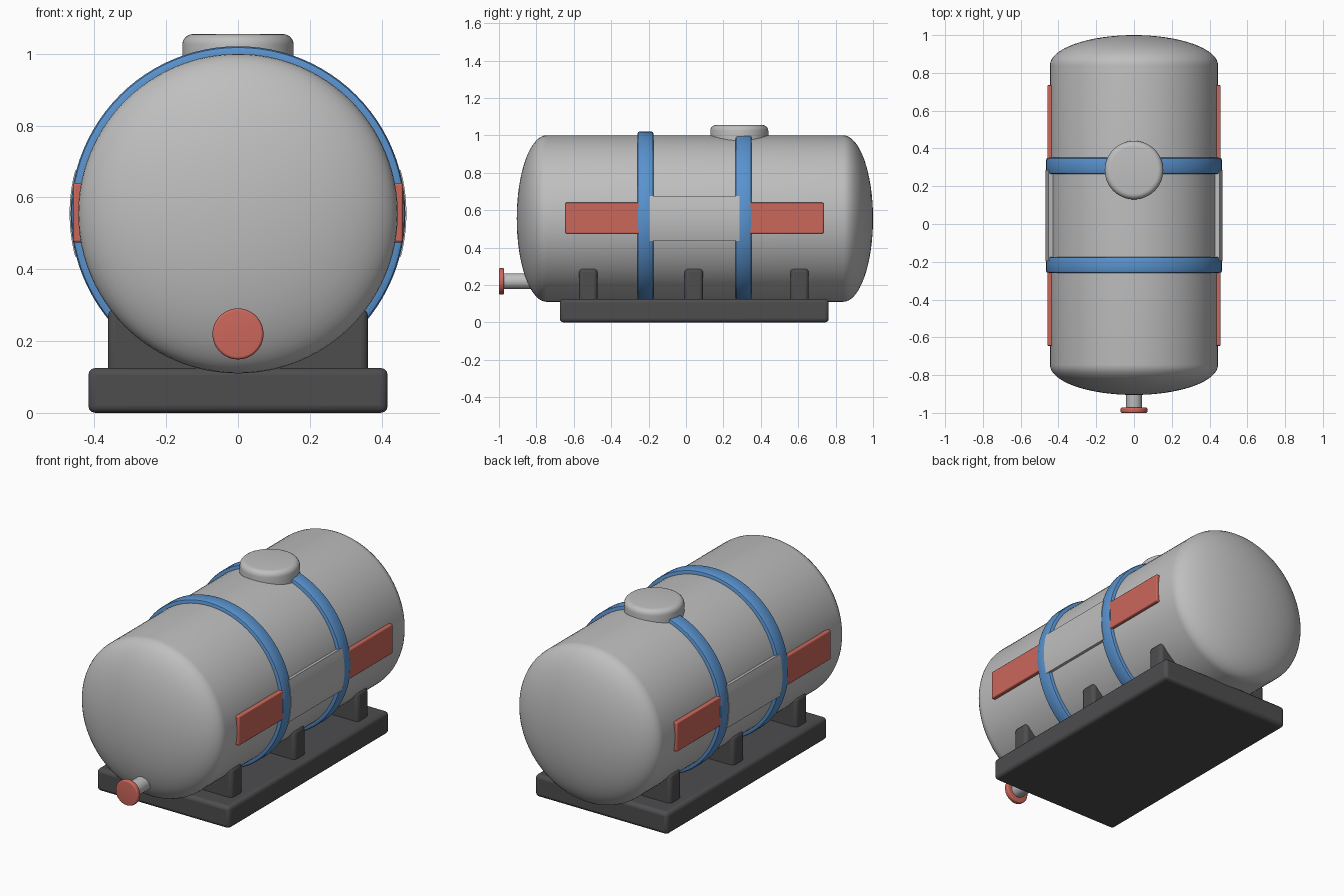
import bpy, bmesh, math
from mathutils import Matrix, Vector

cube = bpy.data.objects.get("Cube")
if cube:
    bpy.data.objects.remove(cube, do_unlink=True)

AXIS_Z = 0.555   # height of the tank centre line
RADIUS = 0.445


def material(name, r, g, b):
    m = bpy.data.materials.new(name)
    m.use_nodes = True
    m.diffuse_color = (r, g, b, 1)
    m.node_tree.nodes["Principled BSDF"].inputs["Base Color"].default_value = (r, g, b, 1)
    return m


GREY = material("tank grey", 0.52, 0.52, 0.52)
BLUE = material("strap blue", 0.10, 0.29, 0.62)
RED = material("marker red", 0.60, 0.135, 0.105)
DARK = material("base charcoal", 0.075, 0.075, 0.078)


def finish(name, bm, mat, bevel=0):
    bmesh.ops.remove_doubles(bm, verts=bm.verts, dist=1e-5)
    bmesh.ops.recalc_face_normals(bm, faces=bm.faces)
    mesh = bpy.data.meshes.new(name)
    bm.to_mesh(mesh)
    bm.free()
    mesh.materials.append(mat)
    ob = bpy.data.objects.new(name, mesh)
    bpy.context.collection.objects.link(ob)
    if bevel:
        mod = ob.modifiers.new("soft edges", 'BEVEL')
        mod.width, mod.segments, mod.limit_method = bevel, 3, 'ANGLE'
    bpy.ops.object.select_all(action='DESELECT')
    ob.select_set(True)
    bpy.context.view_layer.objects.active = ob
    bpy.ops.object.shade_smooth_by_angle(angle=math.radians(40))
    return ob


def box(name, lo, hi, mat, bevel):
    lo, hi = Vector(lo), Vector(hi)
    bm = bmesh.new()
    bmesh.ops.create_cube(bm, size=1, matrix=Matrix.Translation((lo + hi) / 2)
                          @ Matrix.Diagonal((*(hi - lo), 1)))
    return finish(name, bm, mat, bevel)


def sweep(name, profile, mat, along='Y', origin=(0, 0, AXIS_Z), start=0.0,
          angle=math.tau, closed=False, steps=96, bevel=0):
    """Turn a profile of (radius, position) points about the Y or Z axis."""
    bm = bmesh.new()
    full = angle >= math.tau - 1e-6
    rings = []
    for i in range(steps if full else steps + 1):
        a = start + angle * i / steps
        ring = []
        for r, t in profile:
            u, v = r * math.cos(a), r * math.sin(a)
            p = Vector((u, t, v)) if along == 'Y' else Vector((u, v, t))
            ring.append(bm.verts.new(p + Vector(origin)))
        rings.append(ring)
    pairs = list(zip(rings, rings[1:]))
    if full:
        pairs.append((rings[-1], rings[0]))
    n = len(profile)
    for a, b in pairs:
        for j in range(n if closed else n - 1):
            k = (j + 1) % n
            bm.faces.new((a[j], a[k], b[k], b[j]))
    if closed and not full:
        bm.faces.new(rings[0])
        bm.faces.new(rings[-1])
    return finish(name, bm, mat, bevel)


def rounded_disc(r, lo, hi, b):
    """Profile of a disc with rounded rims."""
    arc = [math.radians(d) for d in range(0, 91, 18)]
    low = [(r - b + b * math.sin(a), lo + b - b * math.cos(a)) for a in arc]
    high = [(r - b + b * math.cos(a), hi - b + b * math.sin(a)) for a in arc]
    return [(0, lo)] + low + high + [(0, hi)]


# Tank body with elliptical end caps
CAP, FRONT, BACK, N = 0.16, -0.745, 0.84, 16
quarter = [i / N * math.pi / 2 for i in range(N + 1)]
front_cap = [(RADIUS * math.sin(a), FRONT - CAP * math.cos(a)) for a in quarter]
back_cap = [(r, BACK + FRONT - t) for r, t in reversed(front_cap)]
sweep("tank_body", front_cap + back_cap, GREY)

# Straps around the tank
for name, y in (("front_strap", -0.217), ("rear_strap", 0.308)):
    w, b, outer = 0.043, 0.012, 0.466
    sweep(name, [(0.435, y - w), (outer - b, y - w), (outer - b * 0.3, y - w + b * 0.3),
                 (outer, y - w + b), (outer, y + w - b), (outer - b * 0.3, y + w - b * 0.3),
                 (outer - b, y + w), (0.435, y + w)], BLUE, closed=True)

# Side markers and curved cover panels, on both sides
half = math.asin(0.12 / 0.469)
for side, s, turn in (("left", 1, 0), ("right", -1, math.pi)):
    x0, x1 = sorted((s * 0.40, s * 0.459))
    box(side + "_marker", (x0, -0.645, 0.475), (x1, 0.735, 0.64), RED, 0.006)
    sweep(side + "_panel", [(0.43, -0.195), (0.469, -0.195), (0.469, 0.285), (0.43, 0.285)],
          GREY, start=turn - half, angle=2 * half, closed=True, steps=16)

# Top hatch
sweep("hatch", rounded_disc(0.155, 0.92, 1.055, 0.03), GREY, along='Z',
      origin=(0, 0.285, 0), steps=64)

# Drain pipe and its end disc
sweep("drain_pipe", rounded_disc(0.042, -0.98, -0.70, 0.004), GREY, origin=(0, 0, 0.22), steps=48)
sweep("drain_cap", rounded_disc(0.071, -1.0, -0.972, 0.008), RED, origin=(0, 0, 0.22), steps=48)

# Base slab and cradle supports
box("base", (-0.417, -0.675, 0), (0.417, 0.763, 0.125), DARK, 0.02)
for name, y in (("front", -0.523), ("middle", 0.042), ("rear", 0.607)):
    box(name + "_support", (-0.362, y - 0.049, 0.06), (0.362, y + 0.049, 0.29), DARK, 0.02)
